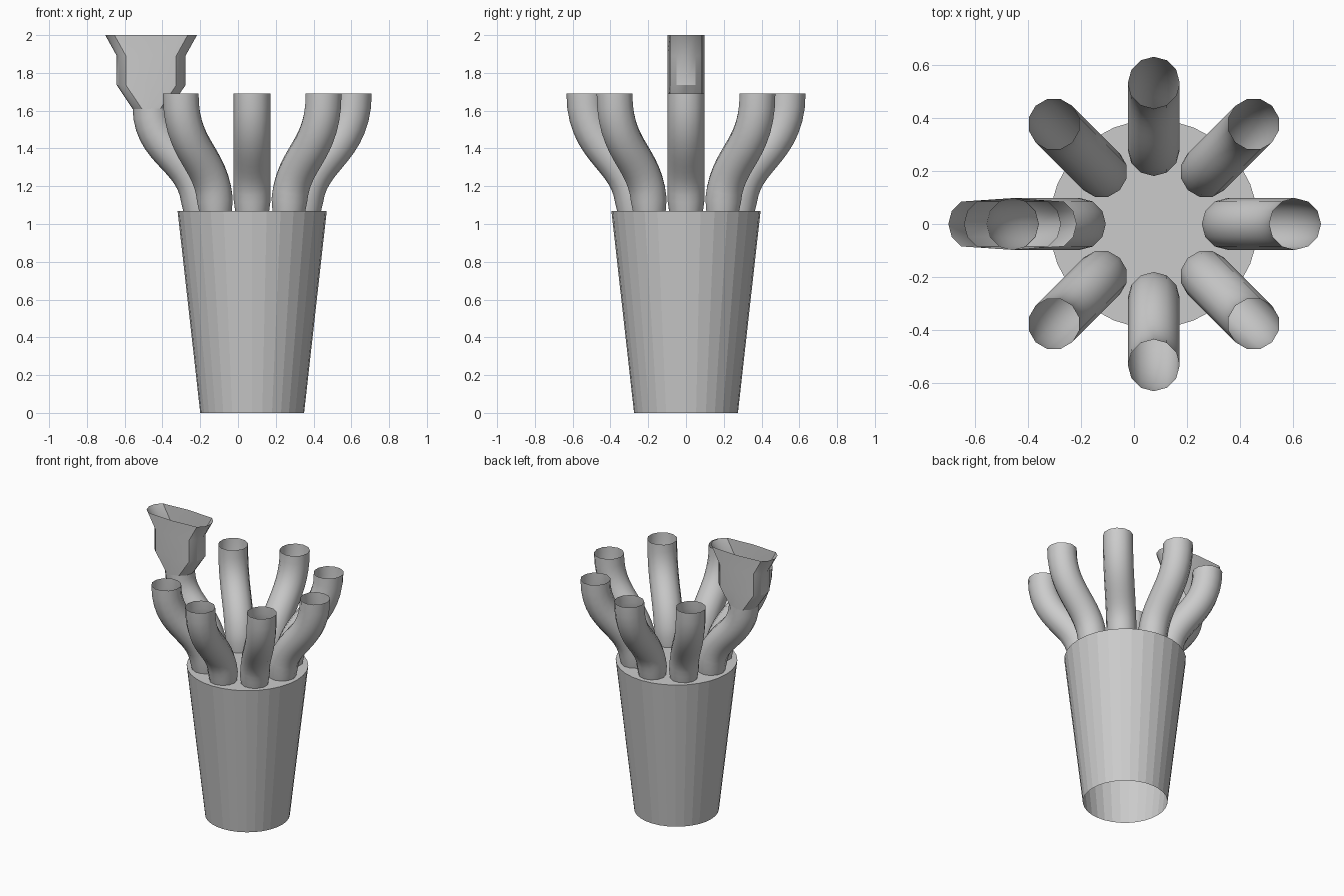
import bpy, bmesh, math
from mathutils import Vector

if "Cube" in bpy.data.objects:
    bpy.data.objects.remove(bpy.data.objects["Cube"])

CX = 0.075          # axis of the cup
TUBE_R = 0.098
SIDES = 12

grey = bpy.data.materials.new("plain_grey")
grey.diffuse_color = (0.6, 0.6, 0.6, 1)
grey.use_nodes = True
grey.node_tree.nodes["Principled BSDF"].inputs["Base Color"].default_value = grey.diffuse_color


def finish(name, bm, angle=None):
    bmesh.ops.recalc_face_normals(bm, faces=bm.faces[:])
    me = bpy.data.meshes.new(name)
    bm.to_mesh(me)
    bm.free()
    me.materials.append(grey)
    ob = bpy.data.objects.new(name, me)
    bpy.context.collection.objects.link(ob)
    if angle:
        bpy.ops.object.select_all(action='DESELECT')
        ob.select_set(True)
        bpy.context.view_layer.objects.active = ob
        bpy.ops.object.shade_smooth_by_angle(angle=math.radians(angle))
    return ob


def loft(name, rings, angle=None):
    """Open skin through rings that share a point count."""
    bm = bmesh.new()
    vs = [[bm.verts.new(p) for p in ring] for ring in rings]
    n = len(vs[0])
    for a, b in zip(vs, vs[1:]):
        for i in range(n):
            j = (i + 1) % n
            bm.faces.new((a[i], a[j], b[j], b[i]))
    return finish(name, bm, angle)


def circle(r, z, n=32):
    return [(CX + r * math.cos(2 * math.pi * i / n),
             r * math.sin(2 * math.pi * i / n), z) for i in range(n)]


# Tapered cup, open underneath
loft("cup_wall", [circle(0.275, 0), circle(0.395, 1.07)])

# Flat lid ring and the separate disc in its middle
loft("lid_ring", [circle(0.395, 1.07), circle(0.152, 1.07)])
bm = bmesh.new()
bm.faces.new([bm.verts.new(p) for p in circle(0.152, 1.07)])
finish("lid_disc", bm)


# S-shaped hollow tubes around the lid
def tube(name, ang, z_top=1.69, steps=14):
    out = Vector((math.cos(ang), math.sin(ang), 0))
    side = Vector((-out.y, out.x, 0))
    p = [(0.275, 1.07), (0.275, 1.36), (0.535, 1.36), (0.535, z_top)]
    rings = []
    for k in range(steps + 1):
        t = k / steps
        w = ((1-t)**3, 3*t*(1-t)**2, 3*t*t*(1-t), t**3)
        d = (3*(1-t)**2, 6*t*(1-t), 3*t*t)
        r, z = (sum(wi * q[a] for wi, q in zip(w, p)) for a in (0, 1))
        dr, dz = (sum(di * (p[i+1][a] - p[i][a]) for i, di in enumerate(d)) for a in (0, 1))
        tan = (out * dr + Vector((0, 0, dz))).normalized()
        across = side.cross(tan)
        c = Vector((CX, 0, z)) + out * r
        rad = TUBE_R * (0.92 if k == 0 else 1)
        rings.append([c + across * rad * math.cos(2 * math.pi * i / SIDES)
                      + side * rad * math.sin(2 * math.pi * i / SIDES) for i in range(SIDES)])
    loft(name, rings, 40)


for i in range(8):
    # the left tube ends lower, inside the nozzle
    tube(f"tube_{i + 1}", i * math.pi / 4, 1.62 if i == 4 else 1.69)


# Flared flat nozzle on the left tube
def stadium(half, z):
    pts = []
    for i in range(SIDES):
        a = 2 * math.pi * i / SIDES
        c = math.cos(a)
        shift = 0 if abs(c) < 1e-6 else math.copysign(half - TUBE_R, c)
        pts.append((CX - 0.535 + TUBE_R * c + shift, TUBE_R * math.sin(a), z))
    return pts


loft("nozzle", [stadium(h, z) for h, z in
                ((TUBE_R, 1.61), (0.182, 1.735), (0.182, 1.89), (0.243, 2.0))], 30)
